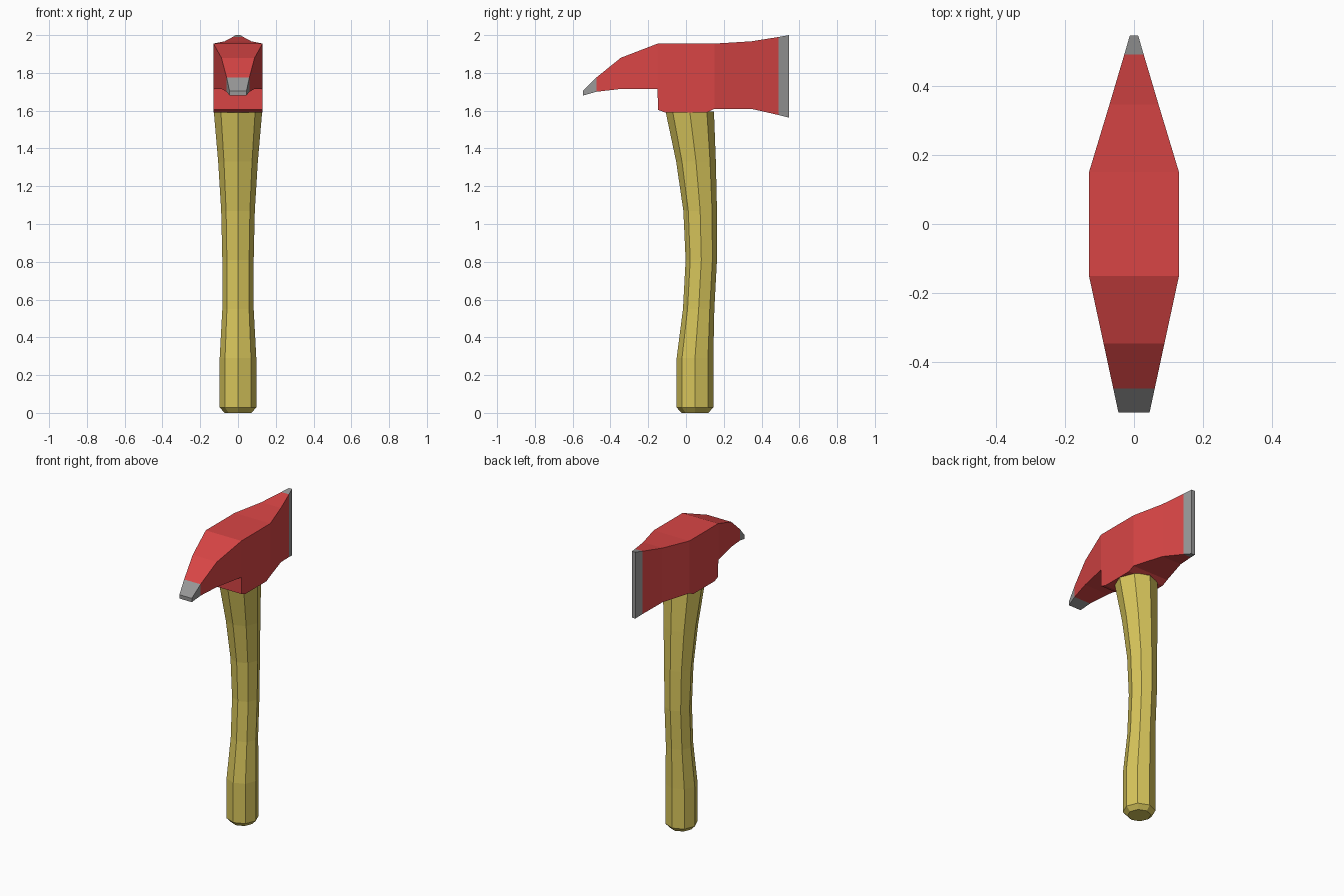
import bpy, bmesh, math

if "Cube" in bpy.data.objects:
    bpy.data.objects.remove(bpy.data.objects["Cube"])


def material(name, rgb):
    m = bpy.data.materials.new(name)
    m.diffuse_color = (*rgb, 1)
    m.use_nodes = True
    m.node_tree.nodes["Principled BSDF"].inputs["Base Color"].default_value = m.diffuse_color
    return m


RED = material("red paint", (0.69, 0.06, 0.06))
STEEL = material("bare steel", (0.31, 0.31, 0.31))
WOOD = material("yellow wood", (0.68, 0.56, 0.105))


def loft(name, rings, mats):
    """Skin a list of equal-length point rings and cap both ends."""
    bm = bmesh.new()
    loops = [[bm.verts.new(p) for p in r] for r in rings]
    n = len(loops[0])
    for a, b in zip(loops, loops[1:]):
        for i in range(n):
            j = (i + 1) % n
            bm.faces.new((a[i], a[j], b[j], b[i]))
    bm.faces.new(loops[0])
    bm.faces.new(loops[-1])
    bmesh.ops.recalc_face_normals(bm, faces=bm.faces)
    me = bpy.data.meshes.new(name)
    bm.to_mesh(me)
    bm.free()
    for m in mats:
        me.materials.append(m)
    ob = bpy.data.objects.new(name, me)
    bpy.context.collection.objects.link(ob)
    return ob


# Axe head: pick at the front, eye block, blade at the back
# (y, bottom z, top z, half width)
sections = [
    (-0.545, 1.68, 1.705, 0.045), (-0.475, 1.70, 1.775, 0.06),
    (-0.345, 1.715, 1.88, 0.088), (-0.15, 1.715, 1.955, 0.13),
    (-0.149, 1.605, 1.955, 0.13), (-0.11, 1.59, 1.955, 0.13),
    (0.11, 1.59, 1.955, 0.13), (0.15, 1.61, 1.955, 0.13),
    (0.345, 1.61, 1.967, 0.071), (0.49, 1.577, 1.99, 0.028),
    (0.545, 1.563, 2.0, 0.012),
]
head = loft("axe_head",
            [[(-w, y, lo), (w, y, lo), (w, y, hi), (-w, y, hi)]
             for y, lo, hi, w in sections], [RED, STEEL])
# Bare steel on the pick tip and cutting edge
for f in head.data.polygons:
    f.material_index = int(abs(f.center.y) > 0.47)

# Curved eight-sided handle: (z, centre y, radius)
stations = [
    (0.0, 0.0475, 0.07), (0.028, 0.0475, 0.097), (0.29, 0.0475, 0.097),
    (0.55, 0.067, 0.083), (0.81, 0.081, 0.083), (1.07, 0.075, 0.089),
    (1.33, 0.053, 0.105), (1.595, 0.02, 0.128),
]
loft("handle",
     [[(r * math.cos(k * math.pi / 4), y + r * math.sin(k * math.pi / 4), z)
       for k in range(8)] for z, y, r in stations], [WOOD])
